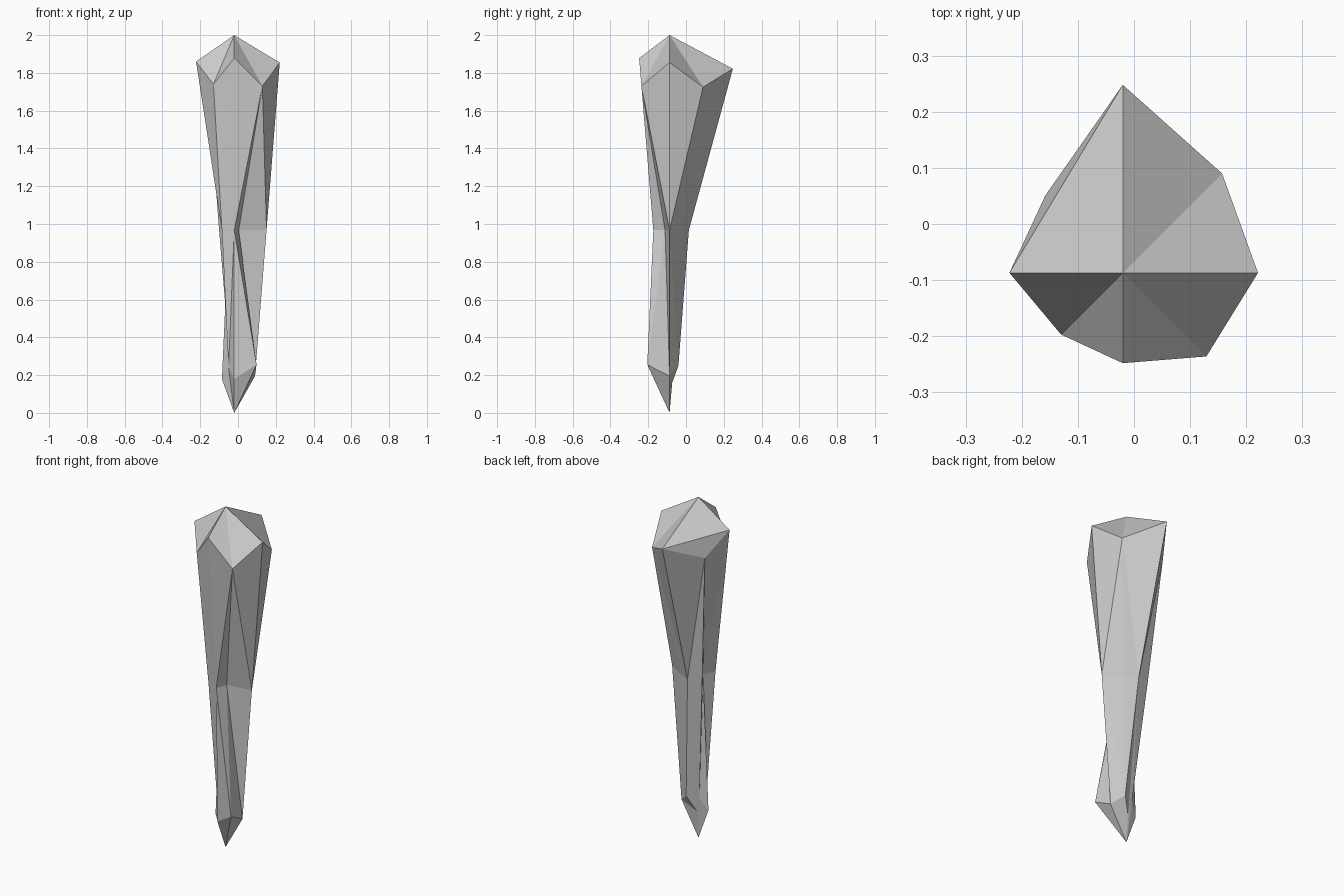
import bpy, bmesh, math

if "Cube" in bpy.data.objects:
    bpy.data.objects.remove(bpy.data.objects["Cube"])

# crystal shard: three rings of eight points around one off-centre axis
CX, CY = -0.02, -0.087
D = math.sqrt(2)

# (radius, height) per spoke, counter-clockwise from +x: E NE N NW W SW S SE
top = [(0.241, 1.855), (0.177 * D, 1.725), (0.335, 1.822), (0.138 * D, 1.73),
       (0.202, 1.86), (0.11 * D, 1.74), (0.161, 1.878), (0.149 * D, 1.73)]
waist = [(r, 0.967) for r in (0.171, 0.067 * D, 0.102, 0.08 * D,
                              0.03, 0.065 * D, 0.086, 0.024 * D)]
foot = [(0.11, 0.195), (0.047 * D, 0.25), (0.014, 0.16), (0.02 * D, 0.24),
        (0.065, 0.178), (0.03 * D, 0.24), (0.076, 0.18), (0.118 * D, 0.255)]

bm = bmesh.new()


def ring(spec):
    return [bm.verts.new((CX + r * math.cos(i * math.pi / 4),
                          CY + r * math.sin(i * math.pi / 4), z))
            for i, (r, z) in enumerate(spec)]


def facet(a, b, c, d, other=False):
    """Four-cornered facet folded along a-c, or along b-d."""
    if other:
        a, b, c, d = b, c, d, a
    bm.faces.new((a, b, c))
    bm.faces.new((a, c, d))


f, w, t = ring(foot), ring(waist), ring(top)
crown = bm.verts.new((CX, CY, 2.0))
point = bm.verts.new((CX, CY, 0.0))

# side facets, folded from the main spokes of the waist
for i in range(8):
    j = (i + 1) % 8
    odd = i % 2 == 1
    facet(w[i], w[j], t[j], t[i], odd ^ (i == 4))
    facet(f[i], f[j], w[j], w[i], (not odd) ^ (i == 7))

# four kite facets at the crown and four at the point
for i in range(0, 8, 2):
    k = (i + 2) % 8
    facet(t[i], t[i + 1], t[k], crown, i != 2)
    facet(f[k], f[i + 1], f[i], point, i != 0)

bmesh.ops.recalc_face_normals(bm, faces=bm.faces)
mesh = bpy.data.meshes.new("crystal_shard")
bm.to_mesh(mesh)
bm.free()
bpy.context.collection.objects.link(bpy.data.objects.new("crystal_shard", mesh))
